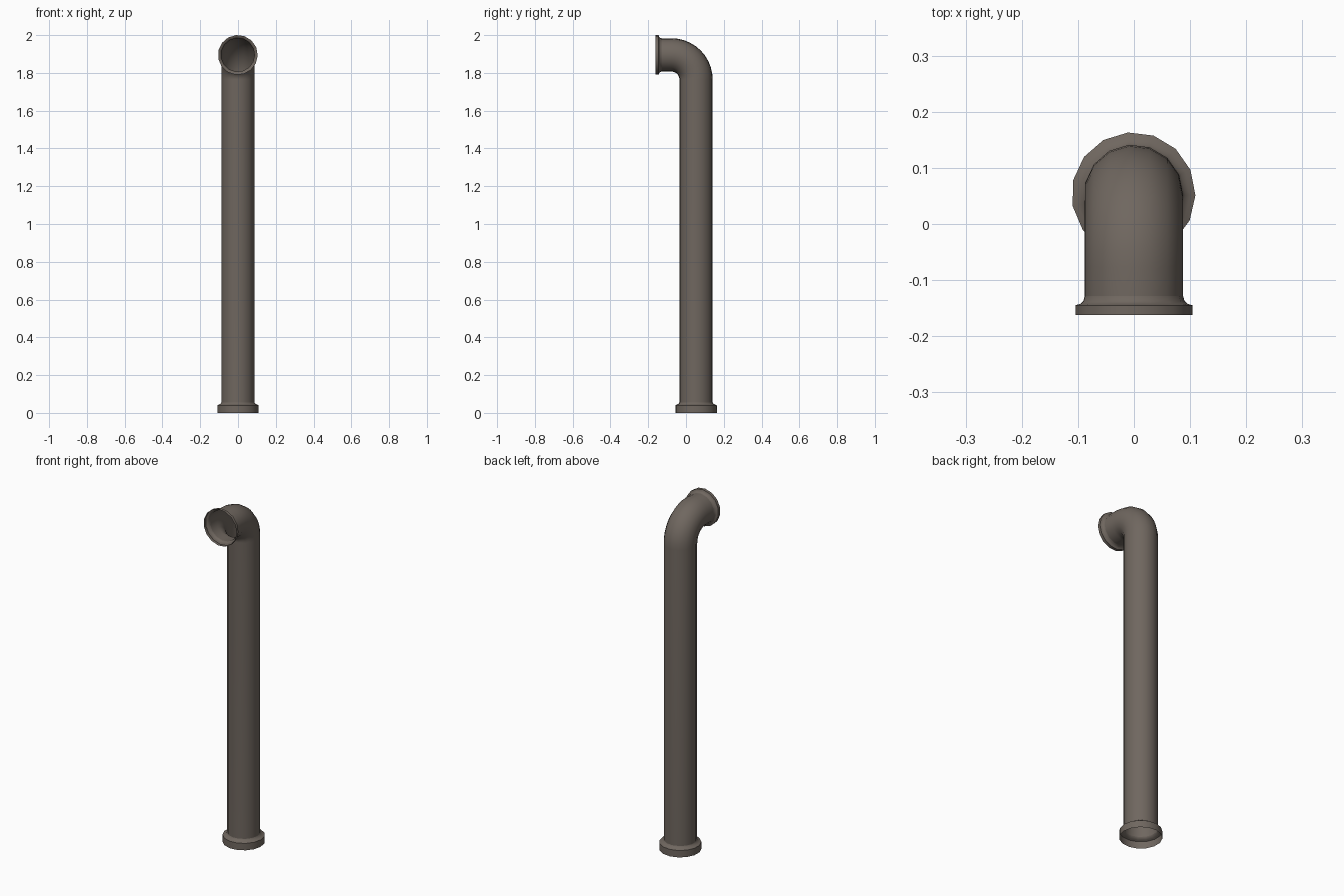
import bpy, bmesh, math
from mathutils import Vector

if "Cube" in bpy.data.objects:
    bpy.data.objects.remove(bpy.data.objects["Cube"])

SIDES = 15
R = 0.0885            # pipe radius
CX, CY = -0.001, 0.053  # axis of the vertical run
TOP_Z = 1.895         # axis height of the outlet
BEND = 0.13           # bend radius of the elbow
FRONT = -0.162        # outlet rim

metal = bpy.data.materials.new("weathered brown metal")
metal.diffuse_color = (0.16, 0.135, 0.115, 1)
metal.use_nodes = True
metal.node_tree.nodes["Principled BSDF"].inputs["Base Color"].default_value = metal.diffuse_color


def sweep(name, stations):
    """Open shell through rings given as (y, z, tilt, radius)."""
    bm = bmesh.new()
    rings = []
    for y, z, tilt, r in stations:
        out = Vector((0, math.cos(tilt), math.sin(tilt)))  # outer side of the bend
        ring = []
        for i in range(SIDES):
            a = math.radians(-1) + 2 * math.pi * i / SIDES
            p = Vector((CX, y, z)) + r * (math.cos(a) * Vector((1, 0, 0)) + math.sin(a) * out)
            ring.append(bm.verts.new(p))
        rings.append(ring)
    for lo, hi in zip(rings, rings[1:]):
        for i in range(SIDES):
            j = (i + 1) % SIDES
            bm.faces.new((lo[i], lo[j], hi[j], hi[i]))
    mesh = bpy.data.meshes.new(name)
    bm.to_mesh(mesh)
    bm.free()
    mesh.materials.append(metal)
    ob = bpy.data.objects.new(name, mesh)
    bpy.context.collection.objects.link(ob)
    bpy.ops.object.select_all(action='DESELECT')
    ob.select_set(True)
    bpy.context.view_layer.objects.active = ob
    bpy.ops.object.shade_smooth_by_angle(angle=math.radians(35))
    return ob


# Base collar: straight band, then a short fillet into the pipe
sweep("base_collar", [(CY, z, 0, r) for z, r in
                      ((0, 0.1105), (0.04, 0.1105), (0.044, 0.101), (0.049, 0.092), (0.056, R))])

# Vertical run, quarter-turn elbow and short outlet
path = [(CY, 0.056, 0, R)]
STEPS = 10
for k in range(STEPS + 1):
    t = math.pi / 2 * k / STEPS
    path.append((CY - BEND + BEND * math.cos(t), TOP_Z - BEND + BEND * math.sin(t), t, R))
path.append((FRONT + 0.034, TOP_Z, math.pi / 2, R))
sweep("bent_pipe", path)

# Outlet collar: fillet out to a thin band at the open mouth
sweep("outlet_collar", [(FRONT + d, TOP_Z, math.pi / 2, r) for d, r in
                        ((0.034, R), (0.025, 0.091), (0.02, 0.096), (0.017, 0.1055), (0, 0.1055))])
